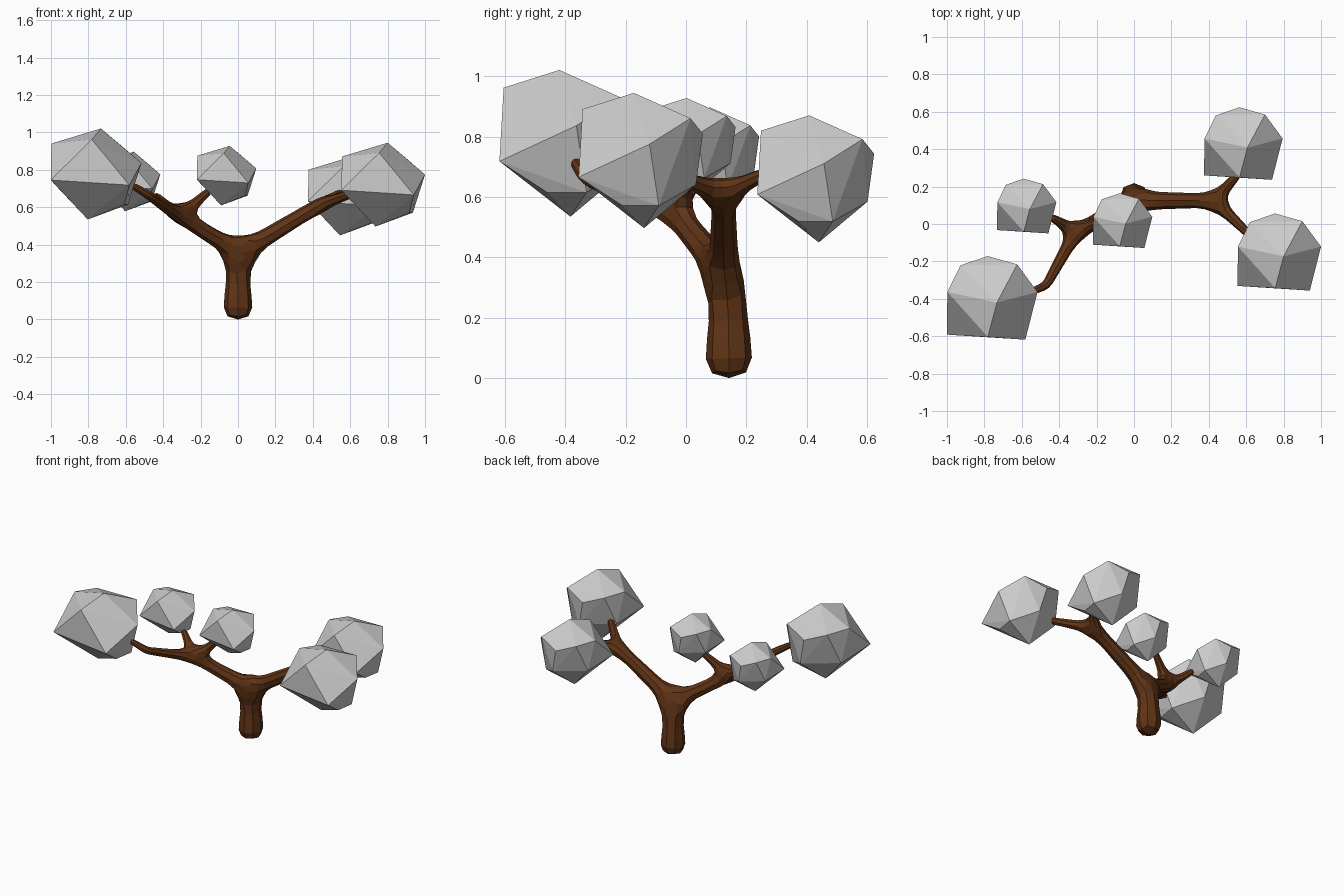
import bpy, bmesh
from mathutils import Vector

if "Cube" in bpy.data.objects:
    bpy.data.objects.remove(bpy.data.objects["Cube"])

bark = bpy.data.materials.new("bark")
bark.diffuse_color = (0.12, 0.035, 0.008, 1)
bark.use_nodes = True
bark.node_tree.nodes["Principled BSDF"].inputs["Base Color"].default_value = bark.diffuse_color

# Branch skeleton: (position, radius, parent index)
nodes = [
    ((0.00, 0.143, 0.08), 0.098, None),
    ((0.00, 0.14, 0.25), 0.062, 0),
    ((0.01, 0.125, 0.355), 0.055, 1),
    ((0.43, 0.125, 0.61), 0.040, 2),     # right fork
    ((0.56, 0.27, 0.68), 0.022, 3),
    ((0.63, -0.07, 0.68), 0.022, 3),
    ((-0.31, -0.04, 0.55), 0.04, 2),     # left fork
    ((-0.45, 0.04, 0.67), 0.02, 6),
    ((-0.14, 0.03, 0.70), 0.02, 6),
    ((-0.47, -0.33, 0.66), 0.026, 6),
    ((-0.57, -0.37, 0.72), 0.019, 9),
]
me = bpy.data.meshes.new("skeleton")
me.from_pydata([n[0] for n in nodes],
               [(n[2], i) for i, n in enumerate(nodes) if n[2] is not None], [])
helper = bpy.data.objects.new("skeleton_helper", me)
bpy.context.collection.objects.link(helper)
helper.modifiers.new("Skin", 'SKIN')
if not me.skin_vertices:
    bpy.context.view_layer.objects.active = helper
    bpy.ops.mesh.customdata_skin_add()
for i, n in enumerate(nodes):
    sv = me.skin_vertices[0].data[i]
    sv.radius = (n[1], n[1])
    sv.use_root = i == 0
sub = helper.modifiers.new("Subsurf", 'SUBSURF')
sub.levels = sub.render_levels = 1

# Bake the trunk and seat it on the ground
dg = bpy.context.evaluated_depsgraph_get()
trunk_mesh = bpy.data.meshes.new_from_object(helper.evaluated_get(dg))
bpy.data.objects.remove(helper)
low = min(v.co.z for v in trunk_mesh.vertices)
for v in trunk_mesh.vertices:
    if v.co.z < 0.25:
        v.co.z = (v.co.z - low) / (0.25 - low) * 0.25
for p in trunk_mesh.polygons:
    p.use_smooth = False
trunk_mesh.materials.clear()
trunk_mesh.materials.append(bark)
trunk = bpy.data.objects.new("trunk_and_branches", trunk_mesh)
bpy.context.collection.objects.link(trunk)

# Irregular faceted foliage clump, wider and flatter towards the front
corners = [
    (0.025, -0.023, 0.224), (-0.02, -0.193, 0.17),
    (-0.222, -0.181, -0.03), (0.165, -0.206, -0.055),
    (-0.04, 0.011, -0.224), (-0.219, 0.029, 0.15),
    (0.225, 0.029, 0.054), (-0.021, 0.206, 0.089),
    (0.125, 0.165, 0.14), (-0.155, 0.16, 0.14),
    (0.16, 0.06, -0.15), (-0.195, 0.077, -0.06),
    (0.02, 0.183, -0.08), (0.14, -0.06, -0.15),
]


def foliage(name, center, scale):
    bm = bmesh.new()
    for c in corners:
        bm.verts.new(Vector(c) * scale)
    bmesh.ops.convex_hull(bm, input=bm.verts[:])
    bmesh.ops.delete(bm, geom=[v for v in bm.verts if not v.link_faces], context='VERTS')
    bmesh.ops.recalc_face_normals(bm, faces=bm.faces[:])
    mesh = bpy.data.meshes.new(name)
    bm.to_mesh(mesh)
    bm.free()
    ob = bpy.data.objects.new(name, mesh)
    ob.location = center
    bpy.context.collection.objects.link(ob)


foliage("foliage_left_front", (-0.76, -0.395, 0.778), 1.085)
foliage("foliage_left_back", (-0.575, 0.096, 0.738), 0.71)
foliage("foliage_middle", (-0.062, 0.018, 0.769), 0.71)
foliage("foliage_right_front", (0.775, -0.15, 0.721), 1.0)
foliage("foliage_right_back", (0.583, 0.43, 0.66), 0.94)
